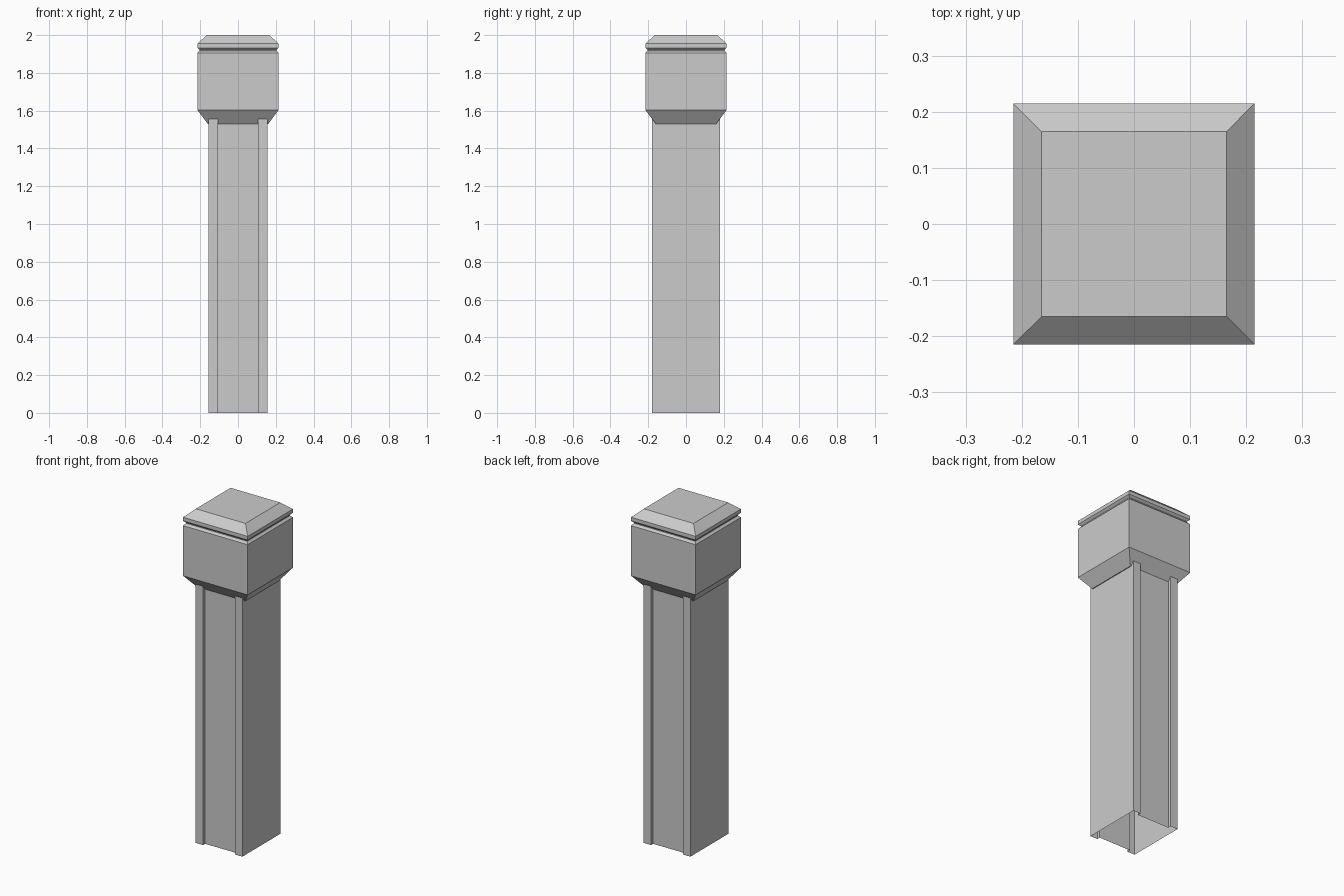
import bpy
import bmesh

cube = bpy.data.objects.get("Cube")
if cube:
    bpy.data.objects.remove(cube, do_unlink=True)

GREY = (0.6, 0.6, 0.6, 1.0)
stone = bpy.data.materials.new("plain_grey")
stone.use_nodes = True
stone.diffuse_color = GREY
stone.node_tree.nodes["Principled BSDF"].inputs["Base Color"].default_value = GREY


def loft(name, rings, cap_bottom=False, cap_top=False):
    """Join equal-length counter-clockwise rings of points, bottom to top."""
    bm = bmesh.new()
    loops = [[bm.verts.new(p) for p in ring] for ring in rings]
    for low, high in zip(loops, loops[1:]):
        for i in range(len(low)):
            j = (i + 1) % len(low)
            bm.faces.new((low[i], low[j], high[j], high[i]))
    if cap_bottom:
        bm.faces.new(loops[0][::-1])
    if cap_top:
        bm.faces.new(loops[-1])
    mesh = bpy.data.meshes.new(name)
    bm.to_mesh(mesh)
    bm.free()
    mesh.materials.append(stone)
    obj = bpy.data.objects.new(name, mesh)
    bpy.context.collection.objects.link(obj)
    return obj


# Hollow shaft with a shallow channel down the front and back, open below
half_x, half_y, channel_x, channel_y = 0.155, 0.18, 0.107, 0.16
front = [(-half_x, -half_y), (-channel_x, -half_y), (-channel_x, -channel_y),
         (channel_x, -channel_y), (channel_x, -half_y), (half_x, -half_y)]
outline = front + [(-x, -y) for x, y in front]
loft("shaft", [[(x, y, z) for x, y in outline] for z in (0, 1.555)])

# Square head: flared neck, block, groove, rim and sloped cap
profile = [(0.16, 1.53), (0.215, 1.603), (0.215, 1.905), (0.203, 1.917),
           (0.203, 1.921), (0.215, 1.933), (0.215, 1.955), (0.165, 2.0)]
corners = [(-1, -1), (1, -1), (1, 1), (-1, 1)]
loft("head", [[(sx * r, sy * r, z) for sx, sy in corners] for r, z in profile],
     cap_bottom=True, cap_top=True)
